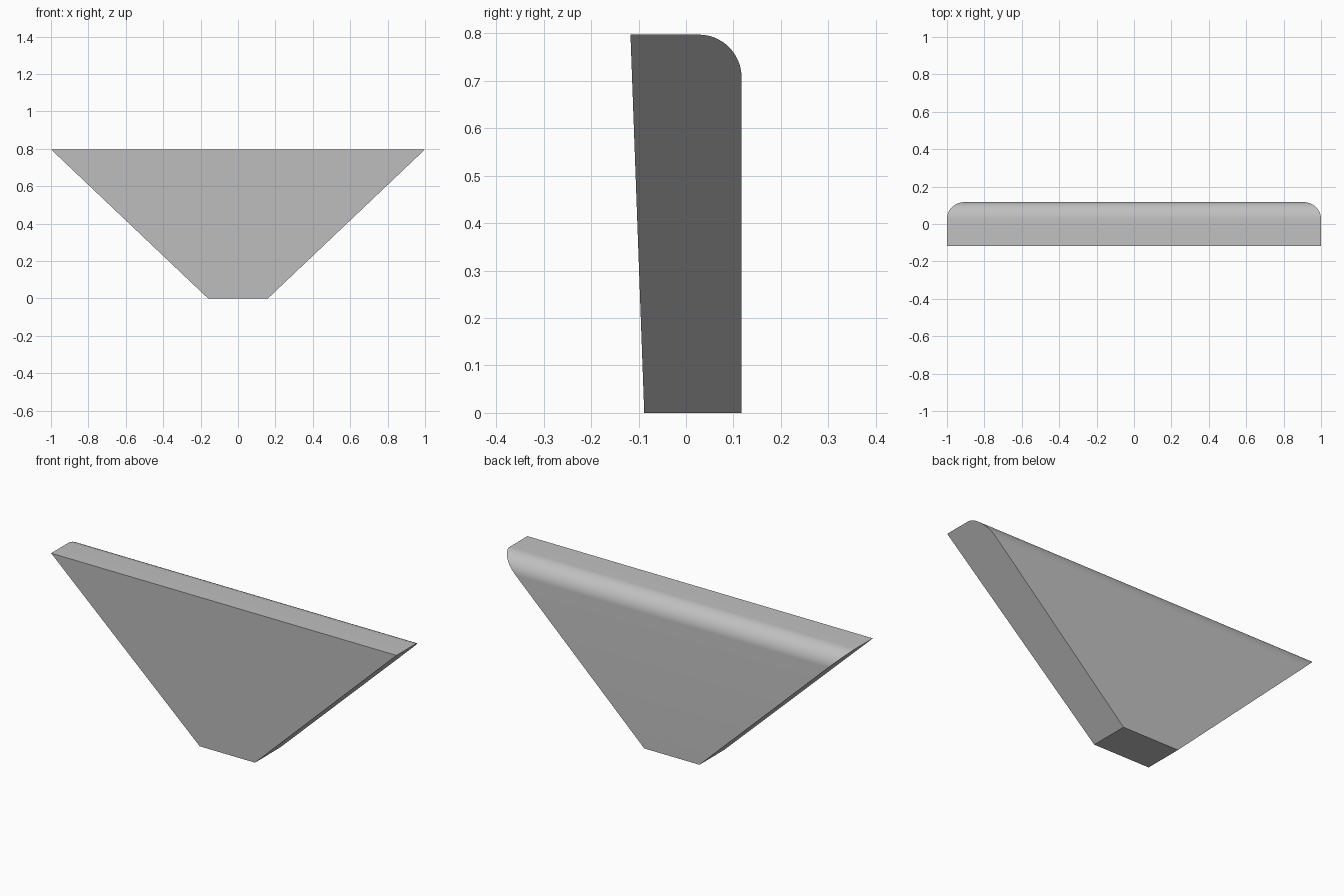
import bpy, bmesh, math

cube = bpy.data.objects.get("Cube")
if cube:
    bpy.data.objects.remove(cube, do_unlink=True)

HEIGHT, BACK, RADIUS = 0.797, 0.117, 0.09
FRONT_TOP, FRONT_BOTTOM = -0.117, -0.088
HALF_BOTTOM, HALF_TOP = 0.16, 1.0
ARC_STEPS = 16

# One flat grey
grey = bpy.data.materials.new("light grey")
grey.use_nodes = True
color = (0.53, 0.53, 0.53, 1)
grey.diffuse_color = color
grey.node_tree.nodes["Principled BSDF"].inputs["Base Color"].default_value = color

# Side profile (y, z) with a rounded upper back edge
profile = [(FRONT_TOP, HEIGHT), (FRONT_BOTTOM, 0), (BACK, 0)]
for i in range(ARC_STEPS + 1):
    a = math.pi / 2 * i / ARC_STEPS
    profile.append((BACK - RADIUS + RADIUS * math.cos(a),
                    HEIGHT - RADIUS + RADIUS * math.sin(a)))


def half_width(z):
    return HALF_BOTTOM + (HALF_TOP - HALF_BOTTOM) * z / HEIGHT


# Wedge: the profile swept across x, widening toward the top
bm = bmesh.new()
left, right = [[bm.verts.new((side * half_width(z), y, z)) for y, z in profile]
               for side in (1, -1)]
bm.faces.new(left)
bm.faces.new(right)
for i in range(len(profile)):
    j = (i + 1) % len(profile)
    bm.faces.new((left[i], left[j], right[j], right[i]))
bmesh.ops.recalc_face_normals(bm, faces=bm.faces)

mesh = bpy.data.meshes.new("tapered_wedge")
bm.to_mesh(mesh)
bm.free()
mesh.materials.append(grey)
wedge = bpy.data.objects.new("tapered_wedge", mesh)
bpy.context.collection.objects.link(wedge)

# Smooth rounding, crisp outer edges
bpy.context.view_layer.objects.active = wedge
wedge.select_set(True)
bpy.ops.object.shade_smooth_by_angle(angle=math.radians(30))
